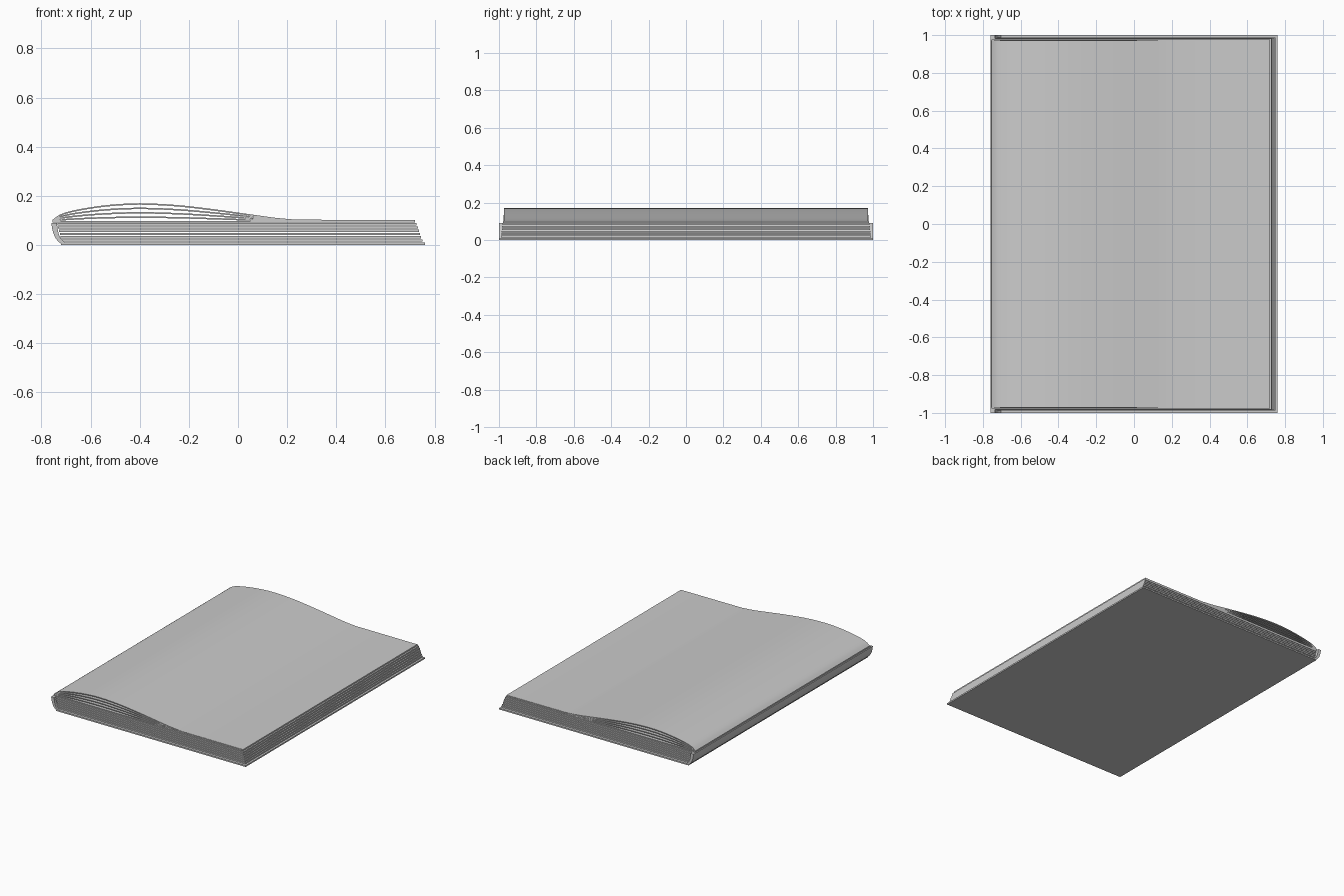
import bpy, bmesh
from mathutils import Vector

cube = bpy.data.objects.get("Cube")
if cube:
    bpy.data.objects.remove(cube)

grey = bpy.data.materials.new("plain_grey")
grey.use_nodes = True
colour = (0.6, 0.6, 0.6, 1)
grey.diffuse_color = colour
grey.node_tree.nodes["Principled BSDF"].inputs["Base Color"].default_value = colour


def extrude_profile(name, lower, upper, half_depth):
    """Solid strip between two (x, z) lines, running along y."""
    bm = bmesh.new()
    rows = []
    for line in (lower, upper):
        for y in (-half_depth, half_depth):
            rows.append([bm.verts.new((x, y, z)) for x, z in line])
    lf, lb, uf, ub = rows
    for i in range(len(lower) - 1):
        for a, b in ((lf, uf), (uf, ub), (ub, lb), (lb, lf)):
            bm.faces.new((a[i], a[i + 1], b[i + 1], b[i]))
    for i in (0, -1):
        bm.faces.new((lf[i], uf[i], ub[i], lb[i]))
    bmesh.ops.recalc_face_normals(bm, faces=bm.faces)
    mesh = bpy.data.meshes.new(name)
    bm.to_mesh(mesh)
    bm.free()
    mesh.materials.append(grey)
    obj = bpy.data.objects.new(name, mesh)
    bpy.context.collection.objects.link(obj)
    bpy.ops.object.select_all(action="DESELECT")
    obj.select_set(True)
    bpy.context.view_layer.objects.active = obj
    bpy.ops.object.shade_smooth_by_angle(angle=0.6)
    return obj


def sheet(name, line, thickness, half_depth):
    lower = [(x, z - thickness) for x, z in line]
    return extrude_profile(name, lower, line, half_depth)


def smooth_line(points, steps=3):
    """Catmull-Rom line through the points."""
    p = [Vector(q) for q in points]
    p = [2 * p[0] - p[1]] + p + [2 * p[-1] - p[-2]]
    out = []
    for a, b, c, d in zip(p, p[1:], p[2:], p[3:]):
        for s in range(steps):
            t = s / steps
            q = 2 * b + (c - a) * t + (2 * a - 5 * b + 4 * c - d) * t**2
            out.append((q + (3 * b - a - 3 * c + d) * t**3) / 2)
    return [tuple(q) for q in out + [p[-2]]]


# Back cover
sheet("back_cover", [(-0.72, 0.01), (0.76, 0.01)], 0.01, 1.0)

# Rounded spine
outer = smooth_line([(-0.71, 0), (-0.735, 0.018), (-0.752, 0.05), (-0.76, 0.09)])
inner = smooth_line([(-0.705, 0.01), (-0.722, 0.028), (-0.732, 0.055), (-0.737, 0.09)])
extrude_profile("spine", outer, inner, 1.0)

# Flat stack of pages with a slanted fore edge
count = 6
for i in range(count):
    t = i / (count - 1)
    top = 0.023 + 0.066 * t
    sheet(f"flat_page_{i + 1}", [(-0.718 - 0.017 * t, top), (0.75 - 0.023 * t, top)],
          0.0095, 0.988 - 0.006 * t)

# Upper pages swelling beside the spine
swell = smooth_line([(-0.755, 0), (-0.72, 0.024), (-0.65, 0.043), (-0.53, 0.061),
                     (-0.4, 0.068), (-0.25, 0.061), (-0.1, 0.044), (0.05, 0.023),
                     (0.15, 0.009), (0.24, 0.001)])
swell.append((0.72, 0))
count = 5
for i in range(count):
    k = i / (count - 1)
    line = [(x, 0.098 + 0.004 * k + k * z) for x, z in swell]
    sheet(f"curved_page_{i + 1}", line, 0.006, 0.978 - 0.006 * k)
